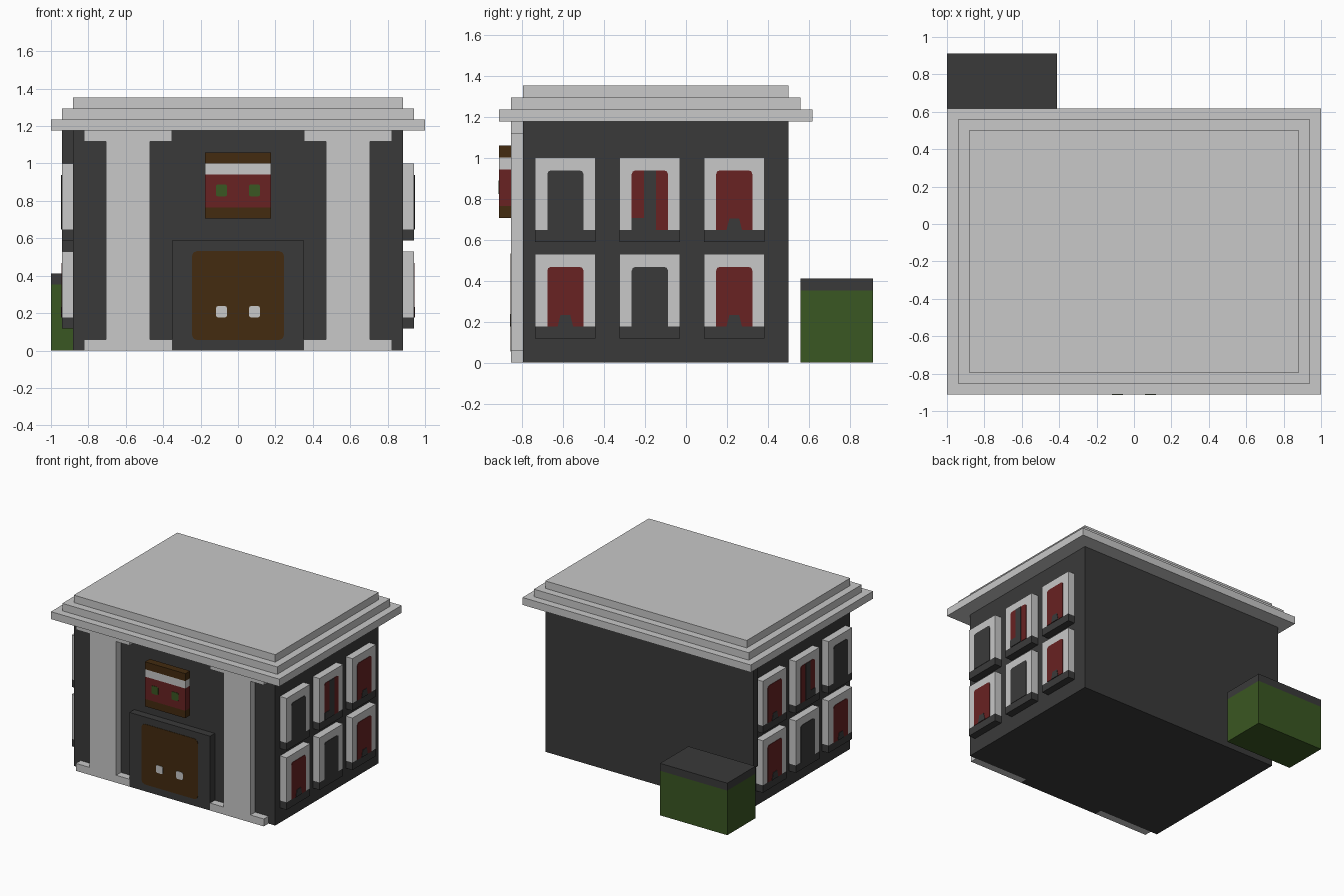
import bpy, bmesh
from mathutils import Vector

if "Cube" in bpy.data.objects:
    bpy.data.objects.remove(bpy.data.objects["Cube"])

U = 1 / 17  # the whole building sits on a grid of this unit


def material(name, r, g, b):
    m = bpy.data.materials.new(name)
    m.diffuse_color = (r, g, b, 1)
    m.use_nodes = True
    m.node_tree.nodes["Principled BSDF"].inputs["Base Color"].default_value = m.diffuse_color
    return m


STONE = material("pale stone", 0.58, 0.58, 0.58)
DARK = material("charcoal", 0.042, 0.042, 0.042)
RED = material("deep red", 0.138, 0.016, 0.016)
BROWN = material("dark brown", 0.056, 0.024, 0.005)
GREEN = material("moss green", 0.042, 0.095, 0.016)


def finish(name, bm, mats):
    bmesh.ops.recalc_face_normals(bm, faces=bm.faces)
    me = bpy.data.meshes.new(name)
    bm.to_mesh(me)
    bm.free()
    for m in mats:
        me.materials.append(m)
    ob = bpy.data.objects.new(name, me)
    bpy.context.collection.objects.link(ob)
    return ob


def prism(name, pts, direction, mat):
    """Closed outline pushed along a direction."""
    bm = bmesh.new()
    f = bm.faces.new([bm.verts.new(p) for p in pts])
    ext = bmesh.ops.extrude_face_region(bm, geom=[f], use_keep_orig=True)
    moved = [v for v in ext["geom"] if isinstance(v, bmesh.types.BMVert)]
    bmesh.ops.translate(bm, verts=moved, vec=Vector(direction))
    return finish(name, bm, [mat])


def box(name, x, y, z, mat):
    """Box from (min, max) pairs given in grid units."""
    x, y, z = ([a * U for a in p] for p in (x, y, z))
    pts = [(x[0], y[0], z[0]), (x[1], y[0], z[0]), (x[1], y[1], z[0]), (x[0], y[1], z[0])]
    return prism(name, pts, (0, 0, z[1] - z[0]), mat)


def rounded(a0, a1, z0, z1, top=0.0, bottom=0.0):
    """Rectangle outline with small clipped corners."""
    pts = []
    for a, z, c, da, dz in ((a0, z0, bottom, 1, 1), (a1, z0, bottom, -1, 1),
                            (a1, z1, top, -1, -1), (a0, z1, top, 1, -1)):
        if c:
            k = 0.3 * c
            trio = [(a, z + dz * c), (a + da * k, z + dz * k), (a + da * c, z)]
            pts += trio if da * dz > 0 else trio[::-1]
        else:
            pts.append((a, z))
    return pts


def front_plate(name, outline, y, mat, lift=0.003):
    return prism(name, [(a, y, z) for a, z in outline], (0, -lift, 0), mat)


def side_plate(name, outline, side, mat, lift=0.003):
    x = side * 16 * U
    return prism(name, [(x, a, z) for a, z in outline], (side * lift, 0, 0), mat)


# Main block and stepped roof
box("walls", (-15, 15), (-13.5, 8.5), (0, 20), DARK)
for i in range(3):
    box(f"roof_step_{i + 1}", (-17 + i, 17 - i), (-15.5 + i, 10.5 - i), (20 + i, 21 + i), STONE)

# Front pillars: one flat I-shaped outline each
for side, label in ((-1, "left"), (1, "right")):
    half = [(4, 0), (4, 1), (2, 1), (2, 19), (4, 19), (4, 20)]
    outline = half + [(-a, z) for a, z in reversed(half)]
    prism(f"pillar_{label}", [((side * 10 + a) * U, -13.5 * U, z * U) for a, z in outline],
          (0, -U, 0), STONE)

# Entrance: surround, door panel and handles
box("door_surround", (-6, 6), (-14.5, -13.5), (0, 10), DARK)
front_plate("door", rounded(-0.247, 0.247, 0.055, 0.533, 0.03, 0.03), -14.5 * U, BROWN)
for side, label in ((-1, "left"), (1, "right")):
    c = side * 1.5 * U
    front_plate(f"door_handle_{label}", rounded(c - 0.03, c + 0.03, 0.177, 0.238, 0.012, 0.012),
                -14.5 * U, STONE, 0.006)

# Hanging sign in horizontal bands with two green squares
for z0, z1, mat, label in ((12, 13, BROWN, "bottom"), (13, 16, RED, "middle"),
                           (16, 17, STONE, "stripe"), (17, 18, BROWN, "top")):
    box(f"sign_{label}", (-3, 3), (-15.5, -14.5), (z0, z1), mat)
for side, label in ((-1, "left"), (1, "right")):
    c = side * 1.5 * U
    front_plate(f"sign_square_{label}", rounded(c - 0.03, c + 0.03, 0.824, 0.888, 0.01, 0.01),
                -15.5 * U, GREEN)


# Side windows: frame, sill, arched pane and curtain details
def window(tag, side, y, z, style):
    x = tuple(sorted((side * 15, side * 16)))
    box(f"window_frame_{tag}", x, (y, y + 5), (z + 1, z + 7), STONE)
    box(f"window_sill_{tag}", x, (y, y + 5), (z, z + 1), DARK)
    y0, y1 = (y + 1) * U, (y + 4) * U
    z0, z1 = (z + 1) * U, (z + 6) * U - 0.003
    side_plate(f"window_pane_{tag}", rounded(y0, y1, z0, z1, 0.018), side,
               DARK if style == "dark" else RED)
    mid = (y0 + y1) / 2
    if style == "notch":
        side_plate(f"curtain_gap_{tag}", [(mid - 0.038, z0), (mid + 0.038, z0),
                   (mid + 0.024, z0 + 0.056), (mid - 0.024, z0 + 0.056)], side, DARK, 0.006)
    elif style == "split":
        side_plate(f"curtain_gap_{tag}", rounded(y0 + U, y1 - U, z0, z1), side, DARK, 0.006)
        side_plate(f"curtain_hem_{tag}", rounded(y0, y0 + U, z0, z0 + U), side, DARK, 0.006)


STYLES = {10: ("dark", "split", "notch"), 2: ("notch", "dark", "notch")}
for side, label in ((-1, "left"), (1, "right")):
    for z, row in STYLES.items():
        for i, style in enumerate(row):
            window(f"{label}_{'upper' if z == 10 else 'lower'}_{i + 1}", side,
                   -12.5 + 7 * i, z, style)

# Drain pipe at the rear left corner
box("drain_pipe", (-16, -15), (7.5, 8.5), (6, 20), DARK)

# Waste bin behind the building
box("bin_body", (-17, -7), (9.5, 15.5), (0, 6), GREEN)
box("bin_lid", (-17, -7), (9.5, 15.5), (6, 7), DARK)
